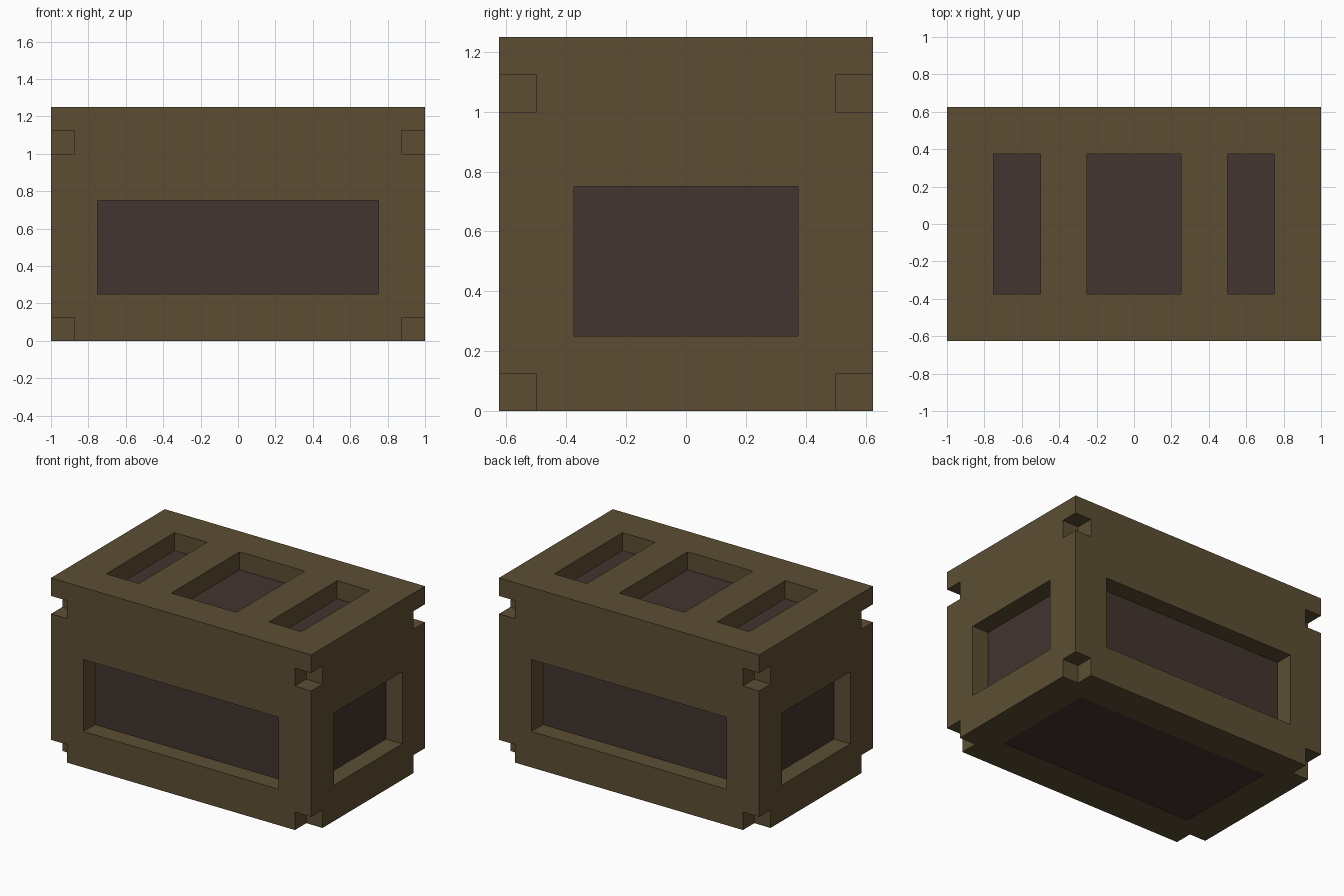
import bpy
import bmesh
from mathutils import Matrix, Vector

default = bpy.data.objects.get("Cube")
if default:
    bpy.data.objects.remove(default, do_unlink=True)


def material(name, rgb):
    mat = bpy.data.materials.new(name)
    mat.use_nodes = True
    mat.diffuse_color = (*rgb, 1)
    for node in mat.node_tree.nodes:
        if node.type == 'BSDF_PRINCIPLED':
            node.inputs["Base Color"].default_value = (*rgb, 1)
            node.inputs["Roughness"].default_value = 0.9
    return mat


def add_box(bm, low, high):
    low, high = Vector(low), Vector(high)
    bmesh.ops.create_cube(bm, size=1, matrix=Matrix.Translation((low + high) / 2)
                          @ Matrix.Diagonal((*(high - low), 1)))


def make_object(name, bm):
    mesh = bpy.data.meshes.new(name)
    bm.to_mesh(mesh)
    bm.free()
    obj = bpy.data.objects.new(name, mesh)
    bpy.context.collection.objects.link(obj)
    return obj


HX, HY, H = 1.0, 0.625, 1.25   # half length, half depth, height
D = 0.125                      # recess depth and notch size
OUT = 0.1                      # cutter overshoot

# Solid crate
bm = bmesh.new()
add_box(bm, (-HX, -HY, 0), (HX, HY, H))
crate = make_object("crate_frame", bm)
crate.data.materials.append(material("Olive Brown Frame", (0.107, 0.076, 0.033)))
crate.data.materials.append(material("Dark Brown Panel", (0.055, 0.035, 0.028)))

# Cutters: side windows, top windows, shallow bottom panel, corner notches
bm = bmesh.new()
for s in (-1, 1):
    y0, y1 = sorted((s * (HY - D), s * (HY + OUT)))
    add_box(bm, (-0.75, y0, 0.25), (0.75, y1, 0.75))
    x0, x1 = sorted((s * (HX - D), s * (HX + OUT)))
    add_box(bm, (x0, -0.375, 0.25), (x1, 0.375, 0.75))
    for t in (-1, 1):
        y0, y1 = sorted((t * (HY - D), t * (HY + OUT)))
        add_box(bm, (x0, y0, -OUT), (x1, y1, D))
        add_box(bm, (x0, y0, H - 2 * D), (x1, y1, H - D))
for x0, x1 in ((-0.75, -0.5), (-0.25, 0.25), (0.5, 0.75)):
    add_box(bm, (x0, -0.375, H - D), (x1, 0.375, H + OUT))
add_box(bm, (-0.75, -0.375, -OUT), (0.75, 0.375, 0.002))
cutter = make_object("recess_cutter", bm)
cutter.hide_render = True

# Carve and bake the result
mod = crate.modifiers.new("Recesses", 'BOOLEAN')
mod.operation = 'DIFFERENCE'
mod.solver = 'EXACT'
mod.object = cutter
bpy.context.view_layer.update()
carved = bpy.data.meshes.new_from_object(
    crate.evaluated_get(bpy.context.evaluated_depsgraph_get()))
crate.modifiers.clear()
crate.data = carved
bpy.data.objects.remove(cutter, do_unlink=True)

# Recess floors lie on the inner core and are dark
for face in carved.polygons:
    c = face.center
    face.use_smooth = False
    inside = abs(c.x) < HX - D + 0.01 and abs(c.y) < HY - D + 0.01
    face.material_index = int(inside and 0.0005 < c.z < H - D + 0.01)
